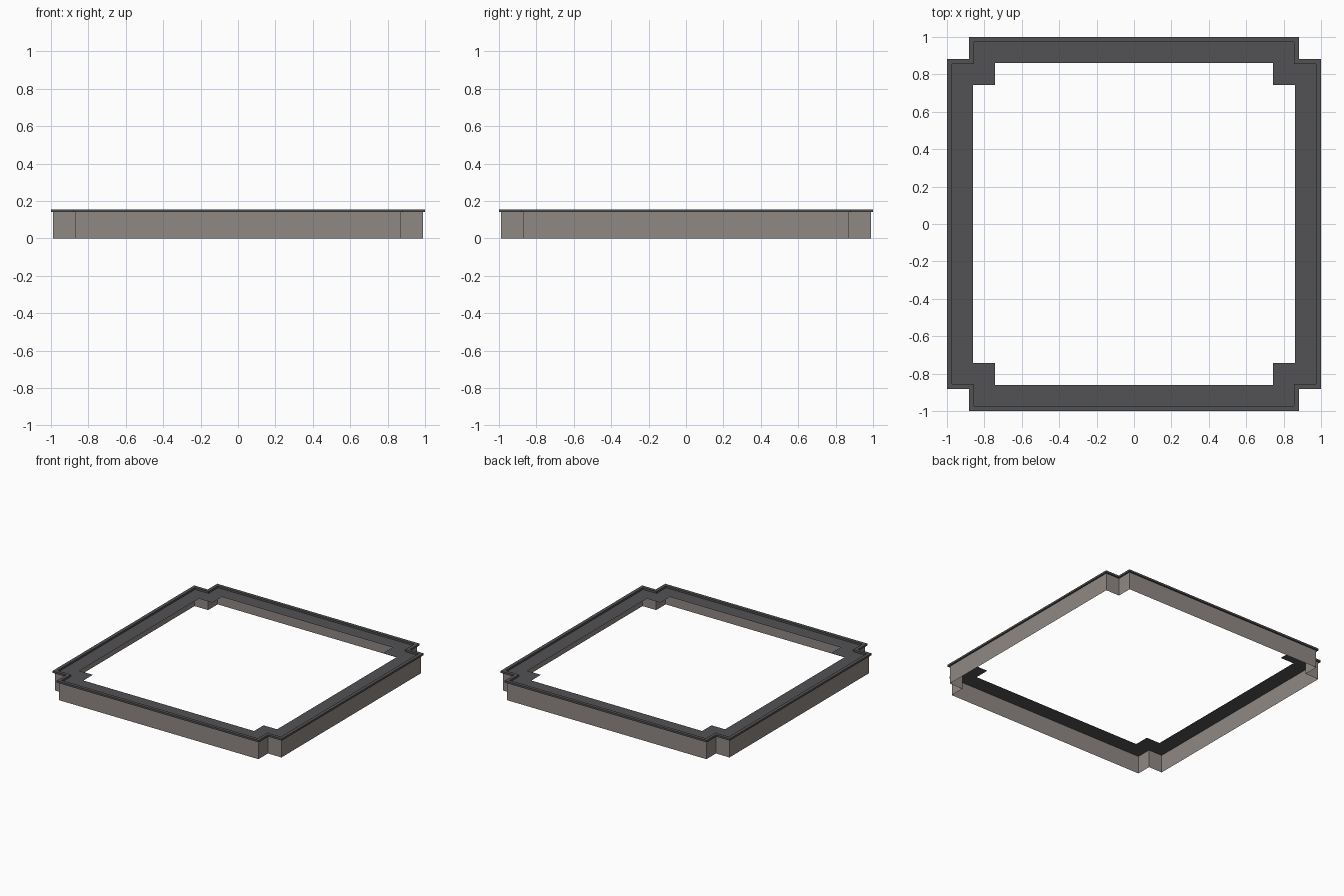
import bpy, bmesh

if "Cube" in bpy.data.objects:
    bpy.data.objects.remove(bpy.data.objects["Cube"])

def material(name, rgb):
    m = bpy.data.materials.new(name)
    m.diffuse_color = (*rgb, 1)
    m.use_nodes = True
    m.node_tree.nodes["Principled BSDF"].inputs["Base Color"].default_value = m.diffuse_color
    return m

stone = material("warm grey wall", (0.28, 0.25, 0.235))
dark = material("dark grey roof", (0.085, 0.085, 0.09))

def outline(inset):
    """Square plan with a square notch at each corner, shrunk by inset."""
    a, b = 1.0 - inset, 0.882 - inset
    return [(b, -a), (b, -b), (a, -b), (a, b), (b, b), (b, a),
            (-b, a), (-b, b), (-a, b), (-a, -b), (-b, -b), (-b, -a)]

def sweep(name, profile, mat, closed=False):
    """Loft (inset, z) profile points around the notched plan."""
    bm = bmesh.new()
    rings = [[bm.verts.new((x, y, z)) for x, y in outline(i)] for i, z in profile]
    pairs = list(zip(rings, rings[1:]))
    if closed:
        pairs.append((rings[-1], rings[0]))
    for lo, hi in pairs:
        n = len(lo)
        for k in range(n):
            j = (k + 1) % n
            bm.faces.new((lo[k], lo[j], hi[j], hi[k]))
    me = bpy.data.meshes.new(name)
    bm.to_mesh(me)
    bm.free()
    me.materials.append(mat)
    ob = bpy.data.objects.new(name, me)
    bpy.context.collection.objects.link(ob)
    return ob

# single-sheet outer wall
sweep("outer_wall", [(0.012, 0.0), (0.012, 0.142)], stone)
# raised rim capping the wall
sweep("roof_rim", [(0.0, 0.14), (0.0, 0.155), (0.026, 0.155), (0.026, 0.14)], dark, closed=True)
# flat roof ledge running inwards just below the rim
sweep("roof_ledge", [(0.012, 0.14), (0.138, 0.14)], dark)
